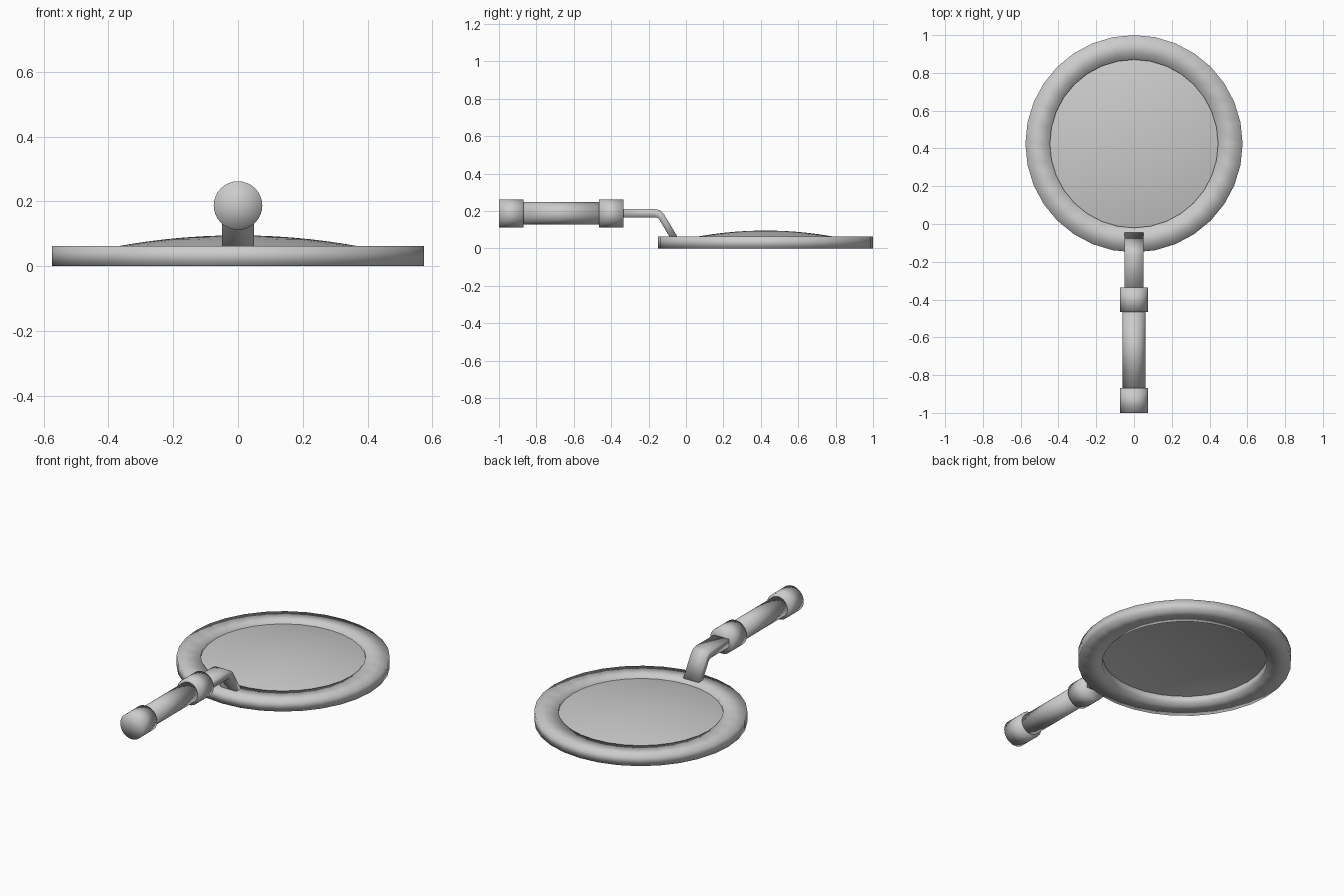
import bpy, bmesh, math
from mathutils import Vector

if "Cube" in bpy.data.objects:
    bpy.data.objects.remove(bpy.data.objects["Cube"])

grey = bpy.data.materials.new("light_grey")
grey.diffuse_color = (0.6, 0.6, 0.6, 1)
grey.use_nodes = True
grey.node_tree.nodes["Principled BSDF"].inputs["Base Color"].default_value = grey.diffuse_color

CY = 0.425      # centre of the ring and lens along y
HZ = 0.187      # height of the handle axis
SIDES = 32


def finish(name, bm, location=(0, 0, 0)):
    bmesh.ops.recalc_face_normals(bm, faces=bm.faces)
    mesh = bpy.data.meshes.new(name)
    bm.to_mesh(mesh)
    bm.free()
    mesh.materials.append(grey)
    mesh.shade_smooth()
    obj = bpy.data.objects.new(name, mesh)
    obj.location = location
    bpy.context.collection.objects.link(obj)
    return obj


def lathe(name, profile, location, closed=False):
    """Spin an (r, z) profile around z."""
    bm = bmesh.new()
    verts = [bm.verts.new((r, 0, z)) for r, z in profile]
    edges = [bm.edges.new(p) for p in zip(verts, verts[1:])]
    if closed:
        edges.append(bm.edges.new((verts[-1], verts[0])))
    bmesh.ops.spin(bm, geom=verts + edges, cent=(0, 0, 0), axis=(0, 0, 1),
                   angle=math.tau, steps=SIDES, use_duplicate=False)
    bmesh.ops.remove_doubles(bm, verts=bm.verts, dist=1e-5)
    return finish(name, bm, location)


# frame ring with a rectangular section
lathe("frame_ring", [(0.445, 0), (0.575, 0), (0.575, 0.062), (0.445, 0.062)],
      (0, CY, 0), closed=True)

# shallow domed lens
R = 2.07
dome = []
for i in range(9):
    r = 0.446 * i / 8
    dome.append((r, 0.095 - R + math.sqrt(R * R - r * r)))
lens = lathe("lens", dome, (0, CY, 0))
if lens.data.polygons[0].normal.z < 0:
    lens.data.flip_normals()

# handle: two collars and the grip between them
for name, radius, y0, y1 in [("end_collar", 0.075, -1.0, -0.868),
                             ("grip", 0.06, -0.868, -0.465),
                             ("front_collar", 0.075, -0.465, -0.335)]:
    length = y1 - y0
    part = lathe(name, [(0, 0), (radius, 0), (radius, length), (0, length)],
                 (0, y0, HZ))
    part.rotation_euler.x = -math.pi / 2

# bent flat stem joining the handle to the ring
side = [(-0.36, 0.21), (-0.165, 0.21), (-0.14, 0.204), (-0.12, 0.186),
        (-0.042, 0.056), (-0.085, 0.056), (-0.145, 0.158), (-0.152, 0.163),
        (-0.165, 0.165), (-0.36, 0.165)]
bm = bmesh.new()
left = [bm.verts.new((-0.05, y, z)) for y, z in side]
right = [bm.verts.new((0.05, y, z)) for y, z in side]
n = len(side)
for i in range(n):
    j = (i + 1) % n
    bm.faces.new((left[i], left[j], right[j], right[i]))
for loop in (left, right):
    for i in range(n // 2 - 1):
        bm.faces.new((loop[i], loop[i + 1], loop[n - 2 - i], loop[n - 1 - i]))
finish("stem", bm)
